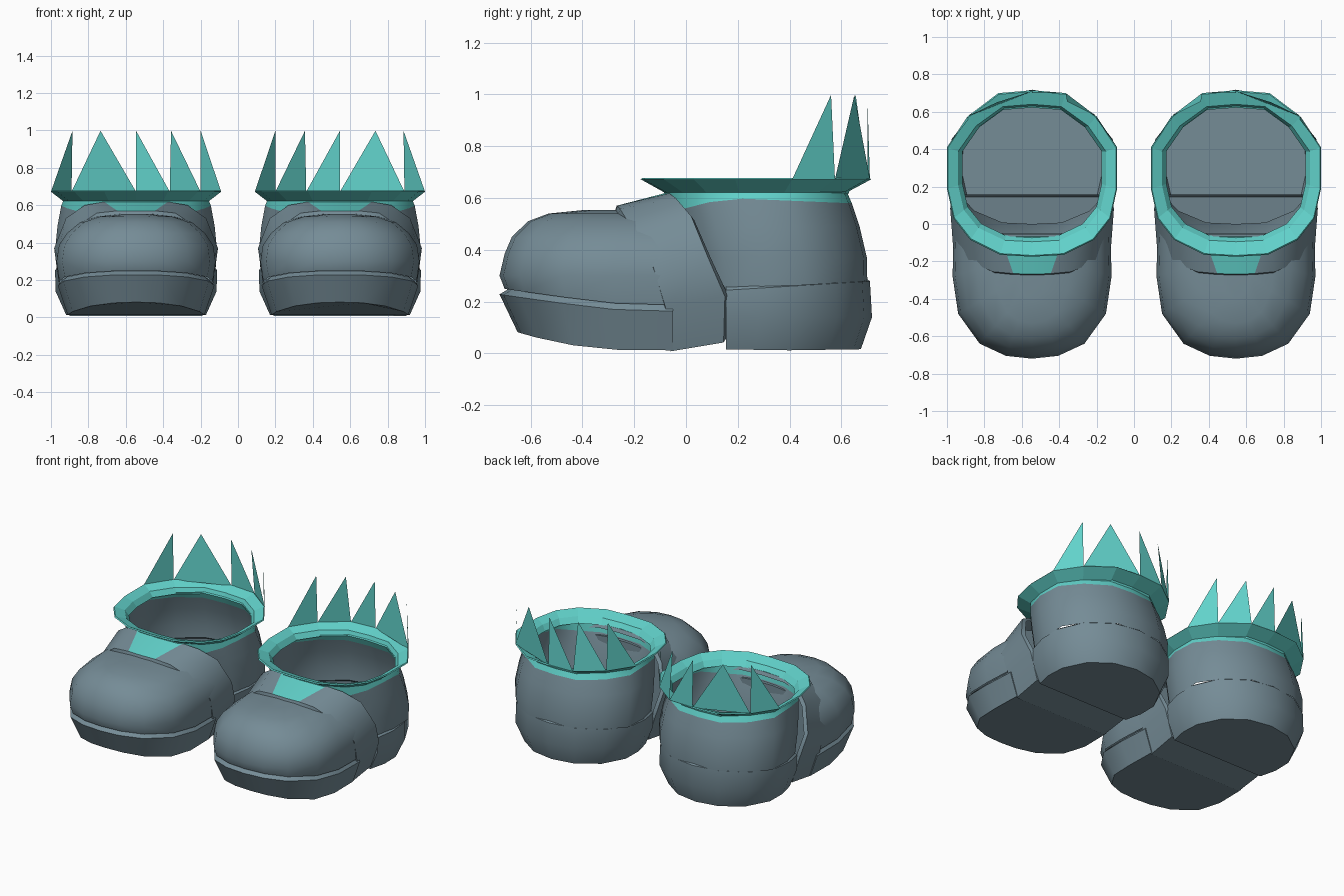
import bpy, bmesh, math

if "Cube" in bpy.data.objects:
    bpy.data.objects.remove(bpy.data.objects["Cube"])

CX = -0.545  # centre of the left boot; the right one is mirrored


def material(name, rgb):
    m = bpy.data.materials.new(name)
    m.diffuse_color = (*rgb, 1)
    m.use_nodes = True
    m.node_tree.nodes["Principled BSDF"].inputs["Base Color"].default_value = m.diffuse_color
    return m


GREY = material("slate grey", (0.178, 0.262, 0.307))
TEAL = material("bright teal", (0.122, 0.65, 0.60))


def full_ring(half):
    """Close a half outline of (x, y, z) by reflecting it across x = 0."""
    return half + [(-x, y, z) for x, y, z in reversed(half) if abs(x) > 1e-6]


def loft(name, rings, mats, angle=40, cap_first=False, cap_last=False, pick=None):
    """Skin matching rings; pick(ring, segment) gives the material index."""
    bm = bmesh.new()
    rows = [[bm.verts.new((x + CX, y, z)) for x, y, z in r] for r in rings]
    n = len(rows[0])
    for k in range(len(rows) - 1):
        a, b = rows[k], rows[k + 1]
        for i in range(n):
            j = (i + 1) % n
            f = bm.faces.new((a[i], a[j], b[j], b[i]))
            if pick:
                f.material_index = pick(k, i)
    if cap_first:
        bm.faces.new(rows[0])
    if cap_last:
        bm.faces.new(rows[-1])
    bmesh.ops.recalc_face_normals(bm, faces=bm.faces)
    return finish(name, bm, mats, angle)


def finish(name, bm, mats, angle):
    me = bpy.data.meshes.new(name)
    bm.to_mesh(me)
    bm.free()
    for m in mats:
        me.materials.append(m)
    ob = bpy.data.objects.new(name, me)
    bpy.context.collection.objects.link(ob)
    ob.modifiers.new("pair", 'MIRROR').use_mirror_merge = False
    if angle:
        bpy.ops.object.select_all(action='DESELECT')
        ob.select_set(True)
        bpy.context.view_layer.objects.active = ob
        bpy.ops.object.shade_smooth_by_angle(angle=math.radians(angle))
    return ob


# ---- Toe cap and toe sole -------------------------------------------------
TOE = [(0.42, -0.05), (0.425, -0.28), (0.395, -0.48), (0.28, -0.64), (0.14, -0.705), (0, -0.72)]


def toe_ring(sx, yf, z):
    half = []
    for x, y in TOE:
        yy = -0.05 + (y + 0.05) * (yf + 0.05) / -0.67
        half.append((x * sx, yy, z(yy) if callable(z) else z))
    return full_ring(half)


def groove(y):
    return 0.175 + 0.065 * (max(0, -y - 0.2) / 0.52) ** 1.2


def tread(y):
    return 0.012 + 0.07 * (max(0, -y - 0.2) / 0.45) ** 2


loft("toe_cap", [
    toe_ring(0.965, -0.70, lambda y: groove(y) + 0.012),
    toe_ring(1.0, -0.72, 0.30),
    toe_ring(0.97, -0.70, 0.385),
    toe_ring(0.87, -0.672, 0.45),
    toe_ring(0.70, -0.61, 0.51),
    toe_ring(0.48, -0.53, 0.54),
    toe_ring(0.2, -0.40, 0.553)], [GREY], 50, cap_last=True)

loft("toe_sole", [
    toe_ring(0.86, -0.65, tread),
    toe_ring(0.985, -0.72, lambda y: groove(y) - 0.012),
    toe_ring(0.94, -0.685, lambda y: groove(y) + 0.014)], [GREY], 35, cap_first=True)

# ---- Slanted instep strap with a teal tongue panel ------------------------
FRONT = [(0, -0.268, 0.57), (0.10, -0.265, 0.57), (0.21, -0.255, 0.558), (0.34, -0.20, 0.47),
         (0.422, -0.125, 0.33), (0.412, -0.08, 0.18), (0.355, -0.06, 0.008)]
BACK = [(0, -0.068, 0.622), (0.17, -0.065, 0.618), (0.275, -0.04, 0.60), (0.375, 0.02, 0.53),
        (0.438, 0.085, 0.37), (0.418, 0.15, 0.22), (0.36, 0.145, 0.042)]


def tucked(half, dy):
    return [(x * 0.95, y + dy, 0.3 + (z - 0.3) * 0.93) for x, y, z in half]


loft("instep_strap", [full_ring(h) for h in
     (tucked(FRONT, -0.006), FRONT, BACK, tucked(BACK, 0.012))],
     [GREY, TEAL], 38,
     pick=lambda k, i: 1 if k == 1 and i in (0, 2 * len(FRONT) - 2) else 0)

# ---- Heel block, open at the top ------------------------------------------
HEEL = [(0.405, 0.155), (0.435, 0.28), (0.43, 0.42), (0.34, 0.585), (0.18, 0.69), (0, 0.72)]


def heel_ring(sx, yb, z):
    half = []
    for x, y in HEEL:
        yy = 0.155 + (y - 0.155) * (yb - 0.155) / 0.565
        half.append((x * sx, yy, z(yy) if callable(z) else z))
    return full_ring(half)


def heel_top(y):
    return 0.25 + 0.035 * (y - 0.155) / 0.565


loft("heel_block", [
    heel_ring(0.86, 0.675, lambda y: 0.012 + 0.015 * abs(y - 0.4)),
    heel_ring(0.99, 0.718, 0.14),
    heel_ring(0.995, 0.71, lambda y: heel_top(y) - 0.006),
    heel_ring(0.96, 0.695, lambda y: heel_top(y) + 0.008)], [GREY], 38, cap_first=True)

# ---- Ankle shell, lining band and flared collar ---------------------------
RIM = [(0, 0.715), (0.18, 0.70), (0.345, 0.575), (0.455, 0.41), (0.455, 0.19),
       (0.42, 0.03), (0.33, -0.085), (0.17, -0.165), (0, -0.175)]


def rim_ring(w, yf, yb, z):
    half = []
    for x, y in RIM:
        yy = yf + (y + 0.175) * (yb - yf) / 0.89
        half.append((x * w / 0.455, yy, z(yy) if callable(z) else z))
    return full_ring(half)


def lining_edge(y):
    if y < 0.15:
        return 0.56 + 0.04 * max(0, y) / 0.15
    return 0.60 - 0.02 * (y - 0.15) / 0.48


band = rim_ring(0.40, -0.075, 0.64, lining_edge)
neck = rim_ring(0.39, -0.085, 0.622, 0.622)
loft("ankle_shell", [
    rim_ring(0.425, 0.0, 0.70, lambda y: heel_top(y) - 0.005),
    rim_ring(0.432, -0.02, 0.698, 0.37),
    rim_ring(0.42, -0.05, 0.67, 0.49),
    band], [GREY], 50)
loft("lining_band", [band, neck], [TEAL], 50)
loft("flared_collar", [
    neck,
    rim_ring(0.455, -0.175, 0.715, 0.672),
    rim_ring(0.45, -0.168, 0.708, 0.678),
    rim_ring(0.395, -0.095, 0.64, 0.652),
    rim_ring(0.372, -0.07, 0.627, 0.615)], [TEAL], 0)

# ---- Crown of flat spikes around the back of the collar -------------------
SPIKES = [((-0.455, 0.41), (-0.345, 0.575), (-0.34, 0.56)),
          ((-0.345, 0.575), (0, 0.71), (-0.19, 0.65)),
          ((0, 0.71), (0.18, 0.70), (0.0, 0.70)),
          ((0.18, 0.70), (0.345, 0.575), (0.187, 0.655)),
          ((0.345, 0.575), (0.455, 0.41), (0.345, 0.56))]
bm = bmesh.new()
for a, b, tip in SPIKES:
    bm.faces.new([bm.verts.new((x + CX, y, z)) for (x, y), z in ((b, 0.672), (a, 0.672), (tip, 0.998))])
finish("collar_spikes", bm, [TEAL], 0)
